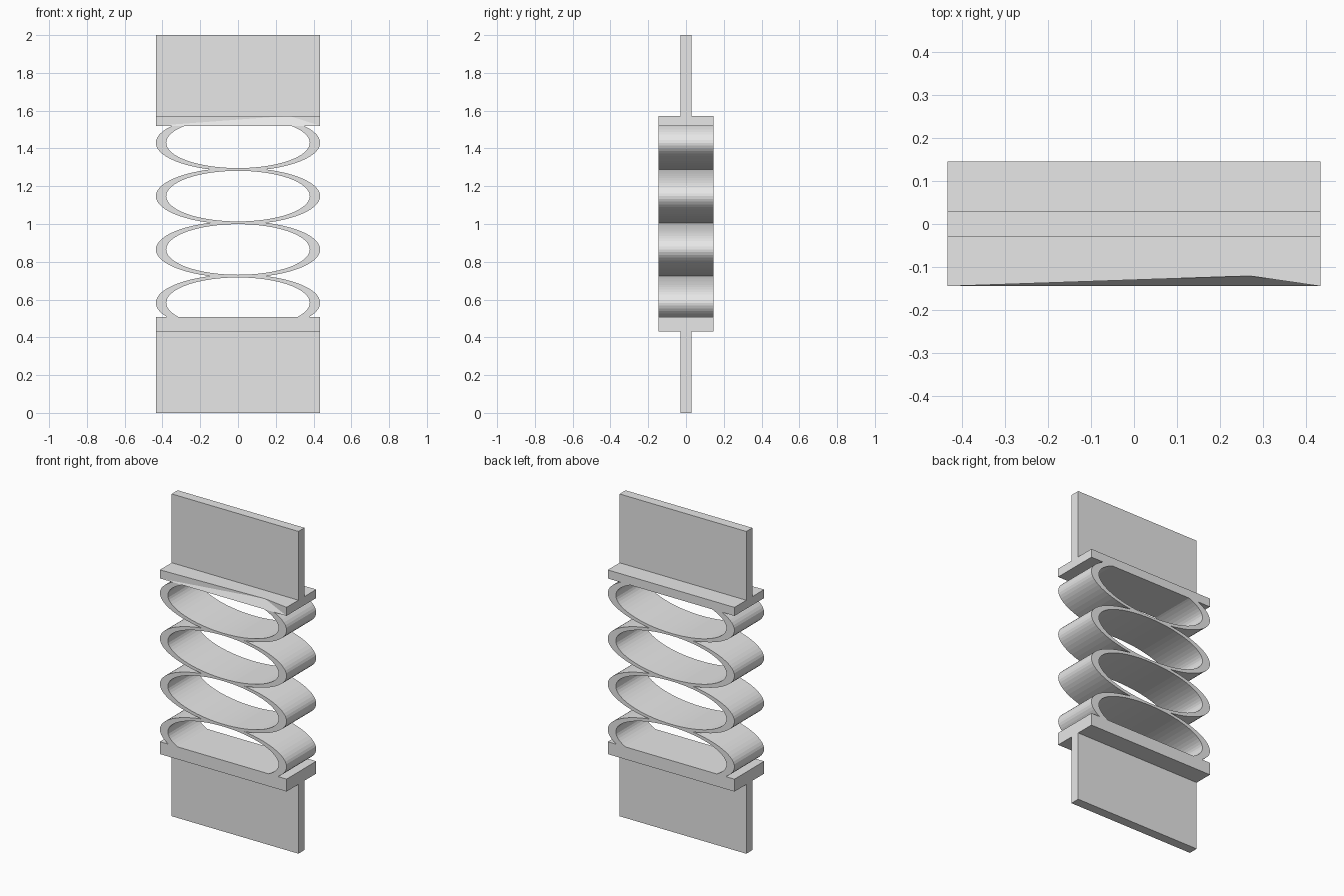
import bpy, bmesh, math
from mathutils import Vector

cube = bpy.data.objects.get("Cube")
if cube:
    bpy.data.objects.remove(cube, do_unlink=True)

HALF_W, FRONT, BACK = 0.435, -0.145, 0.146
LOW_SEAT, HIGH_SEAT = 0.507, 1.52      # faces where the rings meet the flanges
FIRST, PITCH, RINGS = 0.583, 0.2823, 4
SEGMENTS = 64

grey = bpy.data.materials.new("plain grey")
grey.use_nodes = True
colour = (0.8, 0.8, 0.8, 1)
grey.diffuse_color = colour
grey.node_tree.nodes["Principled BSDF"].inputs["Base Color"].default_value = colour


def finish(name, bm):
    bmesh.ops.recalc_face_normals(bm, faces=bm.faces)
    mesh = bpy.data.meshes.new(name)
    bm.to_mesh(mesh)
    bm.free()
    mesh.materials.append(grey)
    obj = bpy.data.objects.new(name, mesh)
    bpy.context.collection.objects.link(obj)
    return obj


def box(name, y0, y1, z0, z1):
    bm = bmesh.new()
    bmesh.ops.create_cube(bm, size=1)
    for v in bm.verts:
        v.co = Vector((v.co.x * 2 * HALF_W,
                       y1 if v.co.y > 0 else y0,
                       z1 if v.co.z > 0 else z0))
    return finish(name, bm)


def ring(name, zc, low, high):
    """Elliptical band extruded front to back, trimmed between two heights."""
    bm = bmesh.new()

    def loop(a, b, y):
        angles = [2 * math.pi * i / SEGMENTS for i in range(SEGMENTS)]
        return [bm.verts.new((a * math.cos(t), y, zc + b * math.sin(t))) for t in angles]

    outer, inner = (HALF_W, 0.15), (0.38, 0.134)
    loops = [loop(*outer, FRONT), loop(*outer, BACK), loop(*inner, BACK), loop(*inner, FRONT)]
    for k in range(4):
        p, q = loops[k], loops[(k + 1) % 4]
        for i in range(SEGMENTS):
            j = (i + 1) % SEGMENTS
            bm.faces.new((p[i], p[j], q[j], q[i]))
    for z, up in ((low, -1), (high, 1)):
        bmesh.ops.bisect_plane(bm, geom=bm.verts[:] + bm.edges[:] + bm.faces[:],
                               plane_co=(0, 0, z), plane_no=(0, 0, up), clear_outer=True)
    return finish(name, bm)


# Mounting plates and lower flange
box("lower_plate", -0.029, 0.03, 0, 0.43)
box("lower_flange", FRONT, BACK, 0.43, LOW_SEAT)
box("upper_plate", -0.029, 0.03, 1.573, 2)

# Upper flange, with a shallow dent in its front top edge
bm = bmesh.new()
a, b, c, d, dent, e, f, g, h = [bm.verts.new(p) for p in (
    (-HALF_W, FRONT, HIGH_SEAT), (HALF_W, FRONT, HIGH_SEAT),
    (HALF_W, FRONT, 1.573), (-HALF_W, FRONT, 1.573), (0.27, -0.121, 1.573),
    (-HALF_W, BACK, HIGH_SEAT), (HALF_W, BACK, HIGH_SEAT),
    (HALF_W, BACK, 1.573), (-HALF_W, BACK, 1.573))]
for face in ((a, b, dent), (a, dent, d), (b, c, dent), (d, dent, c, g, h),
             (a, e, f, b), (e, h, g, f), (a, d, h, e), (b, f, g, c)):
    bm.faces.new(face)
finish("upper_flange", bm)

# Stack of flexing rings, each trimmed where it joins its neighbour
for n in range(RINGS):
    zc = FIRST + n * PITCH
    ring(f"spring_ring_{n + 1}", zc,
         max(LOW_SEAT, zc - PITCH / 2), min(HIGH_SEAT, zc + PITCH / 2))
